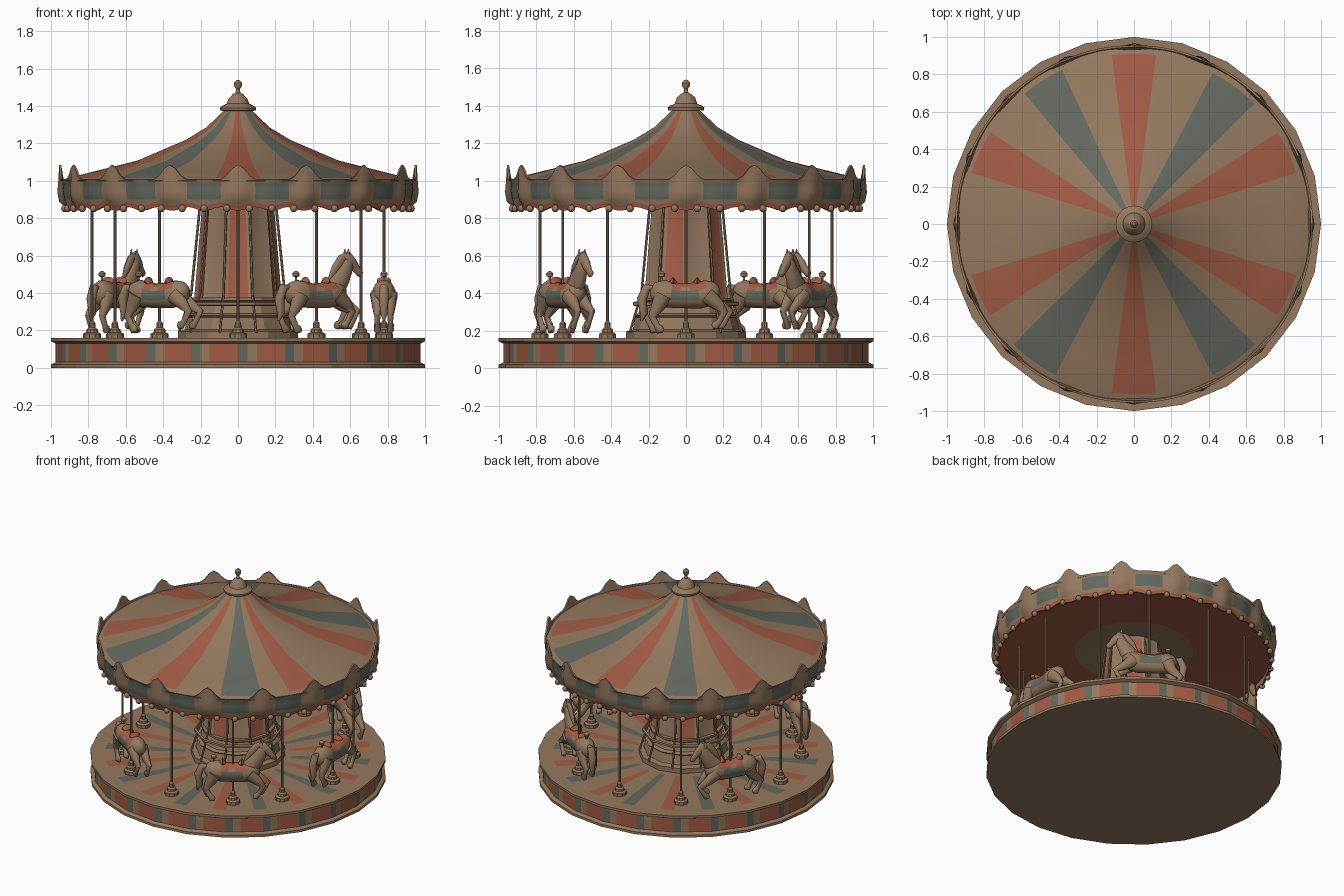
import bpy, bmesh, math
from math import sin, cos, pi, radians, degrees

if "Cube" in bpy.data.objects:
    bpy.data.objects.remove(bpy.data.objects["Cube"])


def material(name, rgb):
    m = bpy.data.materials.new(name)
    m.use_nodes = True
    m.diffuse_color = (*rgb, 1)
    bsdf = m.node_tree.nodes["Principled BSDF"]
    bsdf.inputs["Base Color"].default_value = (*rgb, 1)
    bsdf.inputs["Roughness"].default_value = 0.8
    return m


TAN, RED, TEAL = range(3)
PALETTE = [material("tan", (0.30, 0.19, 0.115)),
           material("faded_red", (0.36, 0.105, 0.06)),
           material("grey_teal", (0.125, 0.14, 0.115))]


def finish(name, bm, angle=35, loc=(0, 0, 0), turn=0):
    bmesh.ops.recalc_face_normals(bm, faces=bm.faces)
    mesh = bpy.data.meshes.new(name)
    bm.to_mesh(mesh)
    bm.free()
    for m in PALETTE:
        mesh.materials.append(m)
    ob = bpy.data.objects.new(name, mesh)
    bpy.context.collection.objects.link(ob)
    ob.location = loc
    ob.rotation_euler.z = turn
    bpy.ops.object.select_all(action='DESELECT')
    ob.select_set(True)
    bpy.context.view_layer.objects.active = ob
    bpy.ops.object.shade_smooth_by_angle(angle=radians(angle))
    return ob


def revolve(name, profile, segs, rule=None, sides=0, warp=None, angle=35, loc=(0, 0, 0)):
    """Lathe a (radius, height) profile; sides gives a polygonal outline, rule colours faces."""
    bm = bmesh.new()
    rings = []
    for row, (r, z) in enumerate(profile):
        ring = []
        for k in range(segs):
            a = 2 * pi * k / segs
            rr, zz = warp(r, z, a, row) if warp else (r, z)
            if sides:
                half = pi / sides
                rr *= cos(half) / cos(a % (2 * half) - half)
            ring.append(bm.verts.new((rr * cos(a), rr * sin(a), zz)))
        rings.append(ring)
    for row in range(len(rings) - 1):
        for k in range(segs):
            n = (k + 1) % segs
            f = bm.faces.new((rings[row][k], rings[row][n], rings[row + 1][n], rings[row + 1][k]))
            if rule:
                f.material_index = rule(row, 360 * (k + 0.5) / segs)
    bmesh.ops.remove_doubles(bm, verts=bm.verts, dist=1e-5)
    return finish(name, bm, angle, loc)


def tube(bm, points, y=0, flat=1, mat=TAN, n=10):
    """Tapered tube through (x, z, radius) points in an upright plane."""
    rings = []
    for i, (x, z, r) in enumerate(points):
        a, b = points[max(i - 1, 0)], points[min(i + 1, len(points) - 1)]
        t = math.atan2(b[1] - a[1], b[0] - a[0])
        rings.append([bm.verts.new((x - sin(t) * r * cos(q), y + flat * r * sin(q), z + cos(t) * r * cos(q)))
                      for q in (2 * pi * k / n for k in range(n))])
    faces = [bm.faces.new(rings[0]), bm.faces.new(rings[-1])]
    for p, q in zip(rings, rings[1:]):
        faces += [bm.faces.new((p[k], p[(k + 1) % n], q[(k + 1) % n], q[k])) for k in range(n)]
    for f in faces:
        f.material_index = mat
    return faces


# Platform: striped deck, painted recessed wall, flat underside
def platform_rule(row, a):
    if row == 3:
        return (TEAL, TAN, RED, RED, RED)[int(a / 3) % 5]
    if row == 7 and 4.5 < a % 18 < 13.5:
        return (RED, TEAL)[int(a / 18) % 2]
    return TAN


revolve("platform", [(0, 0), (1, 0), (1, 0.018), (0.975, 0.03), (0.975, 0.13), (1, 0.142),
                     (1, 0.16), (0.9, 0.16), (0.36, 0.16), (0, 0.16)], 120, platform_rule, sides=24, angle=12)

# Canopy with radial stripes
def canopy_rule(row, a):
    if not 0 < row < 6:
        return TAN
    near = lambda centres, w: any(abs(a - c) < w for c in centres)
    if near((26, 90, 154, 206, 270, 334), 7.5):
        return RED
    return TEAL if near((54, 122, 234, 306), 8) else TAN


revolve("canopy", [(0.06, 1.385), (0.08, 1.37), (0.17, 1.285), (0.28, 1.218), (0.54, 1.107), (0.77, 1.05),
                   (0.91, 1.015), (0.95, 1.0)], 144, canopy_rule, angle=30)
revolve("ceiling", [(0.935, 0.9), (0.4, 0.93), (0.15, 0.95)], 48, lambda row, a: TAN if row else RED)

# Finial
revolve("finial", [(0, 1.37), (0.095, 1.375), (0.098, 1.39), (0.085, 1.4), (0.06, 1.412), (0.05, 1.44),
                   (0.035, 1.455), (0.03, 1.462), (0.013, 1.47), (0.01, 1.49), (0.02, 1.505), (0.021, 1.522),
                   (0.01, 1.537), (0, 1.54)], 20)

# Wavy valance with sixteen crests
def valance_warp(r, z, a, row):
    crest = max(0, cos(16 * (a - pi / 2))) ** 2
    ripple = cos(32 * a)
    if row in (5, 6):
        z += 0.075 * crest
    elif 2 <= row <= 4:
        r += 0.014 * crest + 0.004 * ripple
        z += (0.02 if row == 4 else -0.012) * crest
    else:
        z -= 0.01 * ripple
    return r, z


def valance_rule(row, a):
    if row in (0, 9):
        return RED
    phase = a % 22.5
    return TEAL if row in (2, 3) and 5.5 < phase < 17 else TAN


revolve("valance", [(0.925, 0.85), (0.93, 0.875), (0.938, 0.9), (0.948, 0.95), (0.942, 0.99), (0.956, 1.01),
                    (0.945, 1.01), (0.928, 0.98), (0.92, 0.92), (0.912, 0.85), (0.925, 0.85)],
        192, valance_rule, warp=valance_warp, angle=45)

# Beads under the valance
bm = bmesh.new()
for k in range(48):
    a = 2 * pi * (k + 0.5) / 48
    before = set(bm.verts)
    bmesh.ops.create_uvsphere(bm, u_segments=8, v_segments=6, radius=0.02)
    bmesh.ops.translate(bm, verts=[v for v in bm.verts if v not in before],
                        vec=(0.928 * cos(a), 0.928 * sin(a), 0.852))
finish("valance_beads", bm, 60)

# Centre column with inset painted panels, on a flared drum
column = revolve("centre_column", [(0.235, 0.36), (0.185, 0.95)], 10)
bm = bmesh.new()
bm.from_mesh(column.data)
for i, f in enumerate(bmesh.ops.inset_individual(bm, faces=bm.faces[:], thickness=0.025, depth=-0.006)["faces"]):
    f.material_index = TAN
for f in bm.faces:
    c = f.calc_center_median()
    if f.calc_area() > 0.02:
        f.material_index = RED if int(degrees(math.atan2(c.y, c.x)) % 360 / 36) % 2 else TAN
bm.to_mesh(column.data)
bm.free()
revolve("centre_drum", [(0.32, 0.16), (0.32, 0.195), (0.285, 0.205), (0.27, 0.27), (0.28, 0.28), (0.255, 0.29),
                        (0.235, 0.35), (0.25, 0.36), (0.25, 0.375), (0.2, 0.375)], 12, angle=20)

# Leaning rods around the column and a rail around the drum
for k in range(10):
    bm = bmesh.new()
    tube(bm, [(0.315, 0.19, 0.007), (0.25, 0.4, 0.007), (0.2, 0.9, 0.007)], n=6)
    finish("column_rod", bm, turn=2 * pi * k / 10)
revolve("drum_rail", [(0.285, 0.33), (0.297, 0.335), (0.297, 0.35), (0.285, 0.355), (0.285, 0.33)], 10)


# Poles with stepped feet
POLES = (0, 32.5, 57.5, 90, 122.5, 147.5, 180, 212.5, 237.5, 270, 302.5, 327.5)
for deg in POLES:
    a = radians(deg)
    revolve("pole", [(0, 0.16), (0.048, 0.16), (0.048, 0.182), (0.032, 0.19), (0.03, 0.205), (0.018, 0.215),
                     (0.017, 0.24), (0.008, 0.25), (0.008, 0.95)], 10, loc=(0.78 * cos(a), 0.78 * sin(a), 0))


# Galloping horse, built facing its local +x
def horse(deg, direction, head=True):
    bm = bmesh.new()
    body = tube(bm, [(-0.19, 0.4, 0.02), (-0.17, 0.4, 0.055), (-0.13, 0.398, 0.073), (-0.08, 0.392, 0.07),
                     (-0.03, 0.386, 0.066), (0.02, 0.386, 0.067), (0.07, 0.39, 0.072), (0.12, 0.4, 0.07),
                     (0.16, 0.415, 0.05), (0.18, 0.42, 0.02)], flat=0.85, n=16)
    for f in body:
        c = f.calc_center_median()
        if abs(c.x) < 0.09 and c.z > 0.425:
            f.material_index = RED
        elif abs(c.x) < 0.06 and 0.365 < c.z < 0.41:
            f.material_index = TEAL
    # saddle rim
    for x in (-0.07, 0.06):
        tube(bm, [(x - 0.015, 0.45, 0.012), (x, 0.465, 0.022), (x + 0.015, 0.45, 0.012)], flat=1.8, mat=RED)
    for y in (-0.035, 0.035):
        lag = 0.02 if y > 0 else -0.01
        tube(bm, [(-0.12, 0.39, 0.05), (-0.15, 0.33, 0.036), (-0.19 - lag, 0.275, 0.021), (-0.165 - lag, 0.225, 0.017),
                  (-0.15 - lag, 0.205, 0.025), (-0.13 - lag, 0.2, 0.012)], y, 0.8)
        tube(bm, [(0.11, 0.39, 0.048), (0.17, 0.34, 0.033), (0.215 + lag, 0.3, 0.021), (0.185 + lag, 0.245, 0.016),
                  (0.165 + lag, 0.225, 0.024), (0.15 + lag, 0.22, 0.012)], y, 0.8)
    tube(bm, [(-0.17, 0.43, 0.012), (-0.21, 0.43, 0.024), (-0.235, 0.37, 0.027), (-0.225, 0.29, 0.02),
              (-0.24, 0.25, 0.005)])
    # ball finial behind the saddle
    tube(bm, [(-0.13, 0.44, 0.006), (-0.13, 0.485, 0.006), (-0.13, 0.49, 0.018), (-0.13, 0.505, 0.02),
              (-0.13, 0.518, 0.006)])
    if head:
        tube(bm, [(0.1, 0.41, 0.06), (0.15, 0.47, 0.056), (0.185, 0.53, 0.043), (0.205, 0.58, 0.034),
                  (0.205, 0.605, 0.012)], flat=0.7)
        tube(bm, [(0.17, 0.6, 0.015), (0.195, 0.59, 0.034), (0.23, 0.555, 0.03), (0.262, 0.518, 0.02),
                  (0.278, 0.5, 0.02), (0.285, 0.49, 0.006)], flat=0.75)
        tube(bm, [(0.21, 0.615, 0.012), (0.16, 0.58, 0.028), (0.12, 0.53, 0.026), (0.08, 0.47, 0.01)], flat=0.6)
        for y in (-0.018, 0.018):
            tube(bm, [(0.19, 0.6, 0.012), (0.192, 0.635, 0.003)], y, 0.7, n=6)
    a = radians(deg)
    finish("horse", bm, 50, (0.78 * cos(a), 0.78 * sin(a), 0), a + direction * pi / 2)


horse(0, 1, head=False)
horse(57.5, -1)
horse(147.5, -1)
horse(237.5, 1, head=False)
horse(302.5, 1)
